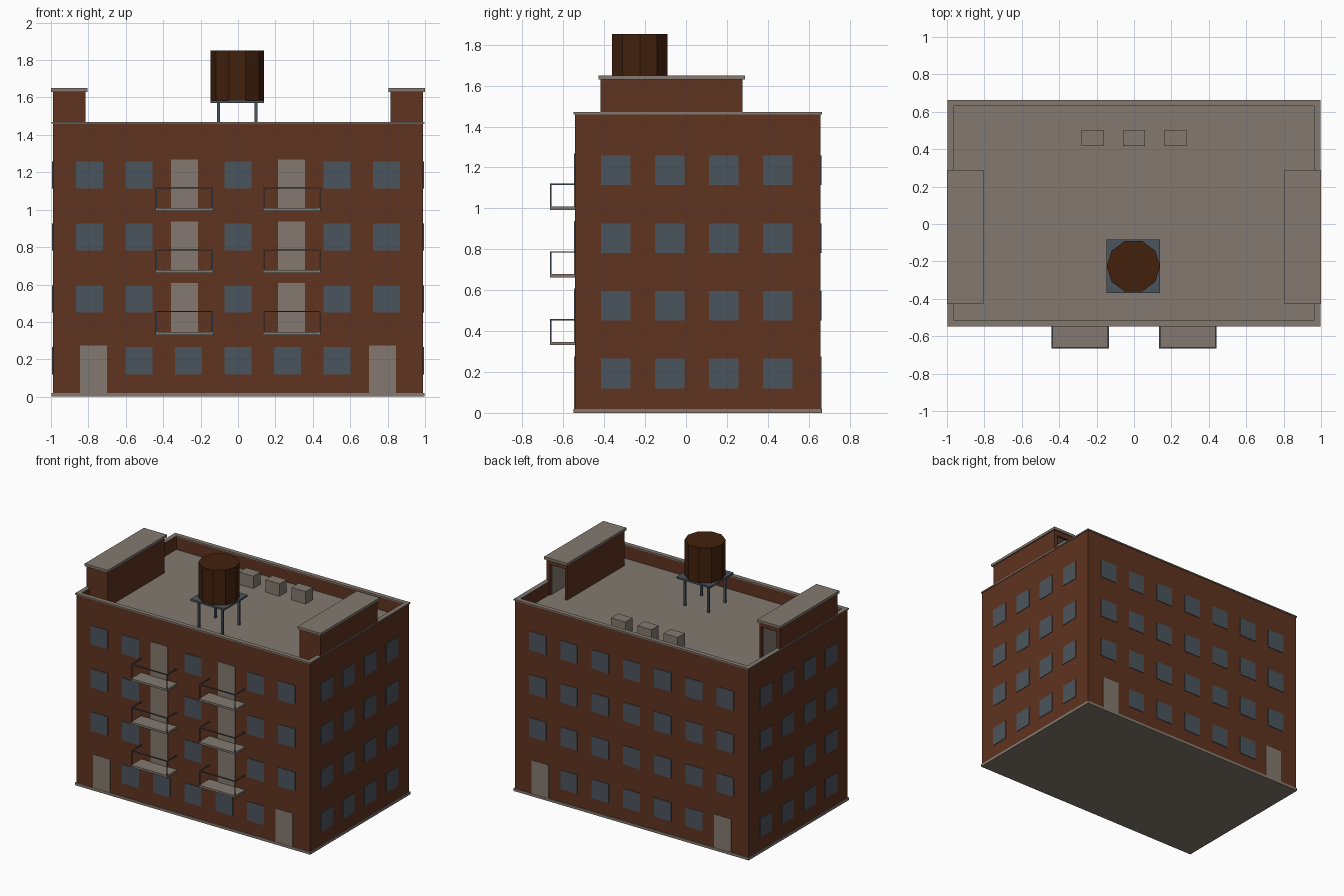
import bpy, bmesh, math
from mathutils import Matrix, Vector

cube = bpy.data.objects.get("Cube")
if cube:
    bpy.data.objects.remove(cube)


def material(name, rgb):
    m = bpy.data.materials.new(name)
    m.use_nodes = True
    m.diffuse_color = (*rgb, 1)
    m.node_tree.nodes["Principled BSDF"].inputs["Base Color"].default_value = (*rgb, 1)
    return m


BRICK = material("red brick", (0.115, 0.033, 0.015))
STONE = material("warm grey stone", (0.23, 0.195, 0.163))
SLATE = material("slate blue glass and metal", (0.071, 0.091, 0.11))
WOOD = material("dark brown wood", (0.054, 0.015, 0.004))


def boxes(name, mat, spans):
    """One object from boxes given as (x0, x1, y0, y1, z0, z1)."""
    bm = bmesh.new()
    for x0, x1, y0, y1, z0, z1 in spans:
        mid = Vector((x0 + x1, y0 + y1, z0 + z1)) / 2
        size = (abs(x1 - x0), abs(y1 - y0), z1 - z0, 1)
        bmesh.ops.create_cube(bm, size=1, matrix=Matrix.Translation(mid) @ Matrix.Diagonal(size))
    mesh = bpy.data.meshes.new(name)
    bm.to_mesh(mesh)
    bm.free()
    mesh.materials.append(mat)
    obj = bpy.data.objects.new(name, mesh)
    bpy.context.collection.objects.link(obj)
    return obj


def ring(w, y0, y1, t, z0, z1):
    """Four boxes around a rectangle, t thick."""
    return [(-w, w, y0, y0 + t, z0, z1), (-w, w, y1 - t, y1, z0, z1),
            (-w, t - w, y0 + t, y1 - t, z0, z1), (w - t, w, y0 + t, y1 - t, z0, z1)]


# Main block
W, FRONT, BACK = 0.99, -0.543, 0.658
ROOF, TOP = 1.36, 1.46
boxes("base_slab", STONE, [(-0.996, 0.996, FRONT - 0.006, BACK + 0.006, 0, 0.02)])
boxes("brick_walls", BRICK, [(-W, W, FRONT, BACK, 0.02, ROOF - 0.01)])
boxes("parapet", BRICK, ring(W, FRONT, BACK, 0.022, ROOF - 0.01, TOP))
boxes("parapet_coping", STONE, ring(0.996, FRONT - 0.006, BACK + 0.006, 0.034, TOP, TOP + 0.01))
boxes("roof_deck", STONE, [(-W + 0.02, W - 0.02, FRONT + 0.02, BACK - 0.02, ROOF - 0.01, ROOF)])

# Windows and doors as thin plates on the walls
PLATE, HALF, FLOOR = 0.004, 0.072, 0.331
windows, doors = [], []


def wall_plate(group, x, side, z0, z1):
    y = FRONT if side < 0 else BACK
    group.append((x - HALF, x + HALF, y, y + side * PLATE, z0, z1))


for level in range(4):
    z = 0.12 + level * FLOOR
    for side in (-1, 1):
        for col in range(-3, 4):
            balcony_bay = side < 0 and level > 0 and abs(col) == 1
            door_bay = level == 0 and abs(col) == 3
            if not (balcony_bay or door_bay):
                wall_plate(windows, col * 0.265, side, z, z + 0.145)
        for col in range(4):
            y = -0.343 + col * 0.264
            windows.append((side * W, side * (W + PLATE), y - HALF, y + HALF, z, z + 0.145))
for x in (-0.773, 0.773):
    for side in (-1, 1):
        wall_plate(doors, x, side, 0.02, 0.275)
for x in (-0.287, 0.287):
    for level in (1, 2, 3):
        wall_plate(doors, x, -1, level * FLOOR + 0.014, level * FLOOR + 0.276)
boxes("windows", SLATE, windows)
boxes("doors", STONE, doors)

# Balconies: slab, two corner posts and a U-shaped handrail
slabs, rails = [], []
EDGE, BAR = -0.665, 0.007
for x in (-0.288, 0.288):
    for level in (1, 2, 3):
        z = level * FLOOR
        x0, x1, top = x - 0.153, x + 0.153, z + 0.128
        slabs.append((x0, x1, EDGE, FRONT, z, z + 0.016))
        rails.append((x0, x1, EDGE, EDGE + BAR, top - BAR, top))
        for a in (x0, x1 - BAR):
            rails.append((a, a + BAR, EDGE, EDGE + BAR, z + 0.016, top - BAR))
            rails.append((a, a + BAR, EDGE + BAR, FRONT, top - BAR, top))
boxes("balcony_slabs", STONE, slabs)
boxes("balcony_rails", SLATE, rails)

# Stair sheds at both ends of the roof, open at the back
walls, linings, caps = [], [], []
Y0, Y1, Z1 = -0.417, 0.277, 1.63
for s in (-1, 1):
    inner, outer = s * 0.815, s * W
    walls += [(inner, inner + s * 0.016, Y0, Y1, ROOF, Z1),
              (outer - s * 0.03, outer, Y0, Y1, ROOF, Z1),
              (inner, outer, Y0, Y0 + 0.02, ROOF, Z1),
              (inner, outer, Y1 - 0.02, Y1, Z1 - 0.035, Z1)]
    linings += [(inner + s * 0.016, inner + s * 0.02, Y0 + 0.02, Y1 - 0.02, ROOF, Z1),
                (outer - s * 0.034, outer - s * 0.03, Y0 + 0.02, Y1 - 0.02, ROOF, Z1)]
    caps.append((s * 0.805, s * 1.0, Y0 - 0.011, Y1 + 0.012, Z1, Z1 + 0.02))
boxes("shed_walls", BRICK, walls)
boxes("shed_linings", STONE, linings)
boxes("shed_caps", STONE, caps)

# Rooftop vent boxes
boxes("vent_boxes", STONE, [(x - 0.06, x + 0.06, 0.417, 0.503, ROOF, 1.455) for x in (-0.222, 0, 0.222)])

# Water tank on a four-legged stand
TX, TY, DECK = -0.003, -0.226, 1.57
boxes("tank_platform", SLATE, [(TX - 0.143, TX + 0.143, TY - 0.142, TY + 0.142, DECK, DECK + 0.014)])
boxes("tank_legs", SLATE, [(x - 0.008, x + 0.008, y - 0.008, y + 0.008, ROOF, DECK)
                           for x in (TX - 0.1, TX + 0.1) for y in (TY - 0.1, TY + 0.1)])
bm = bmesh.new()
bmesh.ops.create_cone(bm, cap_ends=True, segments=10, radius1=0.143, radius2=0.143, depth=0.268,
                      matrix=Matrix.Translation((TX, TY, 1.718)) @ Matrix.Rotation(math.pi / 2, 4, "Z"))
# turn a corner of the ten-sided tank towards +x
corner = max(bm.verts, key=lambda v: v.co.x).co
turn = math.atan2(corner.y - TY, corner.x - TX)
bmesh.ops.rotate(bm, verts=bm.verts, cent=(TX, TY, 0), matrix=Matrix.Rotation(-turn, 3, "Z"))
mesh = bpy.data.meshes.new("water_tank")
bm.to_mesh(mesh)
bm.free()
mesh.materials.append(WOOD)
bpy.context.collection.objects.link(bpy.data.objects.new("water_tank", mesh))
